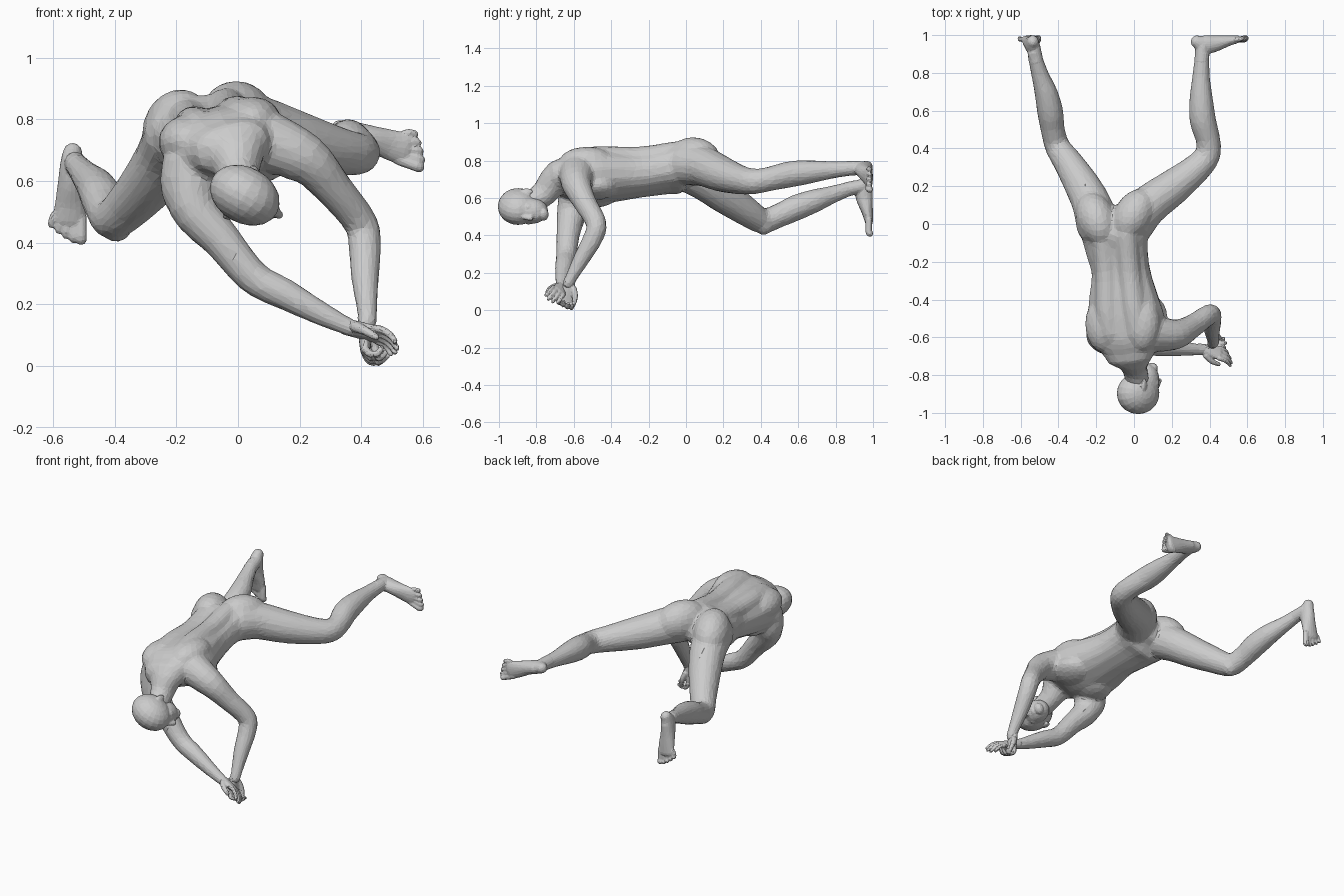
import bpy, bmesh, math
from mathutils import Vector, Matrix

SIDES = 16

def frame(t, side):
    t = t.normalized()
    s = Vector(side)
    s = (s - t * s.dot(t)).normalized()
    return t, s, t.cross(s)

# Tube along a smoothed path; stations are (x, y, z, half width, half depth), box < 1 squares the section
def loft(bm, st, side=(1, 0, 0), sub=4, box=1.0):
    st = [Vector(tuple(p) if len(p) == 5 else tuple(p) + (p[3],)) for p in st]
    pts = []
    for i in range(len(st) - 1):
        a, b, c, d = st[max(i - 1, 0)], st[i], st[i + 1], st[min(i + 2, len(st) - 1)]
        for k in range(sub):
            u = k / sub
            pts.append(0.5 * (2 * b + (c - a) * u + (2 * a - 5 * b + 4 * c - d) * u * u
                              + (3 * b - a - 3 * c + d) * u ** 3))
    pts.append(st[-1])
    rows = []
    for i, p in enumerate(pts):
        t = Vector(pts[min(i + 1, len(pts) - 1)][:3]) - Vector(pts[max(i - 1, 0)][:3])
        rows.append((Vector(p[:3]), t.normalized(), p[3], p[4]))
    def dome(row, sign):
        c, t, a, b = row
        r = min(a, b)
        return [(c + t * sign * r * h, t, a * s, b * s) for h, s in ((.5, .85), (.8, .55), (.93, .25))]
    rows = dome(rows[0], -1)[::-1] + rows + dome(rows[-1], 1)
    sq = lambda v: math.copysign(abs(v) ** box, v)
    rings = []
    for c, t, a, b in rows:
        t, s, n = frame(t, side)
        rings.append([bm.verts.new(c + s * a * sq(math.cos(w)) + n * b * sq(math.sin(w)))
                      for w in (2 * math.pi * k / SIDES for k in range(SIDES))])
    for r, q in zip(rings, rings[1:]):
        for k in range(SIDES):
            j = (k + 1) % SIDES
            bm.faces.new((r[k], r[j], q[j], q[k]))
    bm.faces.new(rings[0][::-1])
    bm.faces.new(rings[-1])

# Ellipsoid with radii along axis t, axis s and their cross product
def blob(bm, c, r, t=(0, 1, 0), s=(1, 0, 0)):
    t, s, n = frame(Vector(t), s)
    m = Matrix((t * r[0], s * r[1], n * r[2])).transposed().to_4x4()
    bmesh.ops.create_uvsphere(bm, u_segments=20, v_segments=12, radius=1,
                              matrix=Matrix.Translation(c) @ m)

# Fuse overlapping volumes into one faceted skin
def fuse(name, bm, voxel, smooth, ratio):
    bmesh.ops.recalc_face_normals(bm, faces=bm.faces[:])
    me = bpy.data.meshes.new(name)
    bm.to_mesh(me)
    bm.free()
    ob = bpy.data.objects.new(name, me)
    bpy.context.collection.objects.link(ob)
    m = ob.modifiers.new("fuse", 'REMESH')
    m.mode, m.voxel_size, m.use_smooth_shade = 'VOXEL', voxel, False
    m = ob.modifiers.new("soften", 'SMOOTH')
    m.factor, m.iterations = 0.5, smooth
    m = ob.modifiers.new("facets", 'DECIMATE')
    m.ratio = ratio

# Foot: profile from heel to toes in its own frame, five toes, and the ankle it meets
def foot(name, heel, fwd, up, inner, ankle):
    bm = bmesh.new()
    h, f, u, m = Vector(heel), Vector(fwd).normalized(), Vector(up), Vector(inner).normalized()
    at = lambda a, b, c: tuple(h + f * a + u * b + m * c)
    loft(bm, [at(*p) + wh for p, wh in (
        ((.02, .034, 0), (.032, .034)), ((.06, .05, 0), (.038, .05)),
        ((.12, .045, 0), (.041, .044)), ((.19, .03, .004), (.05, .03)),
        ((.24, .022, .004), (.053, .022)))], side=m)
    for i, (r, l) in enumerate(((.018, .318), (.0135, .314), (.013, .302), (.012, .288), (.012, .27))):
        w = .042 - i * .022
        loft(bm, [at(.225, .022, w) + (r,), at(l - .028, .023, w * 1.12) + (r,),
                  at(l - r, .016, w * 1.14) + (r,)], side=m)
    loft(bm, ankle, side=m)
    fuse(name, bm, .006, 3, .15)

# Hand: palm, four bent fingers and a thumb
def hand(name, wrist, fwd, curl_dir, curl, thumb):
    bm = bmesh.new()
    w = Vector(wrist)
    d, n, a = frame(Vector(fwd), curl_dir)
    at = lambda x, y, z: tuple(w + (d * x + n * y + a * z) * 1.08)
    loft(bm, [at(-.03, 0, 0) + (.026, .028), at(.03, .002, 0) + (.022, .038),
              at(.075, .004, 0) + (.016, .043)], side=n)
    for i, l in enumerate((.078, .088, .082, .064)):
        z = (.032 - i * .021) * thumb
        p, path = Vector((.075, .004, z)), []
        path.append(at(*p) + (.013,))
        for k in range(1, 4):
            g = curl * (k - .4 + .12 * i)
            p = p + Vector((math.cos(g), math.sin(g), z * 1.5)) * l / 3
            path.append(at(*p) + (.013 - k * .0012,))
        loft(bm, path, side=n, sub=3)
    loft(bm, [at(.01, .01, .025 * thumb) + (.018,), at(.045, .028, .04 * thumb) + (.015,),
              at(.085, .042, .04 * thumb) + (.011,)], side=n)
    fuse(name, bm, .005, 2, .2)

# Torso, hips and neck
body = bmesh.new()
LAT = (1, 0, .25)
loft(body, [(-.105, .02, .755, .15, .085), (-.1, -.04, .755, .182, .125), (-.093, -.12, .74, .17, .115),
            (-.07, -.25, .722, .157, .115), (-.056, -.4, .713, .188, .13), (-.04, -.52, .708, .207, .135),
            (-.033, -.61, .715, .188, .12), (-.025, -.68, .712, .14, .09)], side=LAT, box=.85)
loft(body, [(-.02, -.58, .738, .145, .1), (-.012, -.69, .705, .112, .085), (.003, -.76, .622, .068, .07),
            (.02, -.84, .57, .064, .062)], side=LAT)
# Back muscles, shoulder blades and chest either side of the spine
for s in (-1, 1):
    loft(body, [(-.105 + s * .065, -.05, .822 + s * .016, .065), (-.085 + s * .06, -.25, .797 + s * .015, .062),
                (-.07 + s * .07, -.45, .792 + s * .017, .068), (-.05 + s * .07, -.58, .782 + s * .018, .065)])
    blob(body, (-.06 + s * .1, -.53, .762 + s * .028), (.15, .1, .082), s=LAT)
    blob(body, (-.01 + s * .08, -.49, .63 + s * .02), (.12, .11, .058), s=LAT)
blob(body, (-.2, .025, .775), (.155, .104, .115), t=(-.4, 1, -.5))
blob(body, (0, .045, .804), (.155, .107, .12), t=(.6, 1, -.15))

# Legs
loft(body, [(-.19, -.01, .755, .115), (-.222, .1, .69, .105), (-.272, .2, .615, .095), (-.345, .32, .53, .079),
            (-.405, .41, .478, .067), (-.43, .5, .507, .064), (-.443, .59, .548, .069), (-.464, .69, .585, .062),
            (-.494, .78, .617, .048), (-.52, .87, .648, .039), (-.53, .91, .66, .037)])
loft(body, [(-.005, 0, .78, .113), (.072, .095, .768, .107), (.2, .19, .728, .096), (.32, .285, .698, .079),
            (.387, .36, .688, .069), (.393, .44, .7, .065), (.364, .55, .725, .07), (.356, .65, .738, .064),
            (.355, .78, .75, .047), (.36, .87, .757, .04), (.362, .91, .762, .038)], side=(0, 0, 1))
blob(body, (-.395, .415, .452), (.052, .052, .05))
blob(body, (.402, .37, .682), (.055, .056, .056))

# Arms
loft(body, [(.1, -.58, .725, .1), (.22, -.585, .672, .08), (.31, -.54, .575, .062), (.397, -.48, .465, .055),
            (.411, -.495, .39, .053), (.412, -.55, .29, .046), (.418, -.605, .19, .034), (.42, -.63, .14, .031)],
     side=(0, 1, 0))
loft(body, [(-.15, -.58, .65, .1), (-.145, -.61, .52, .081), (-.05, -.63, .405, .063), (.05, -.64, .287, .055),
            (.15, -.65, .234, .051), (.26, -.66, .175, .04), (.34, -.665, .135, .031), (.37, -.668, .122, .029)],
     side=(0, 1, 0))
blob(body, (.18, -.59, .69), (.105, .085, .08), t=(1, .3, -.8))
blob(body, (-.168, -.59, .6), (.13, .085, .085), t=(0, 0, 1))
fuse("body", body, .009, 11, .07)

# Feet, soles facing back
foot("left_foot", (-.535, 1.0, .712), (-.07, 0, -1), (0, -1, 0), (1, 0, -.07),
     [(-.518, .86, .646, .039), (-.532, .94, .662, .036)])
foot("right_foot", (.312, 1.0, .772), (1, 0, -.28), (0, -1, 0), (-.28, 0, -1),
     [(.359, .86, .757, .04), (.362, .94, .76, .037)])

# Hands
hand("left_hand", (.375, -.665, .122), (1, -.2, -.22), (0, -.6, -.8), .3, -1)
hand("right_hand", (.412, -.625, .128), (-.05, -.2, -1), (1, 0, 0), .85, -1)

# Head, built along face / crown / ear directions
head = bmesh.new()
C = Vector((.022, -.887, .554))
F, U, E = Vector((.87, 0, -.5)), Vector((0, -1, 0)), Vector((.5, 0, .87))
def at(f, u, e=0):
    return tuple(C + F * f + U * u + E * e)
def part(pos, r):
    blob(head, at(*pos), r, t=F, s=U)
part((0, .01), (.12, .11, .091))
part((.048, -.06), (.072, .09, .068))
part((.085, -.125), (.028, .028, .036))
part((.088, .004), (.024, .02, .06))
part((.103, -.092), (.016, .016, .026))
loft(head, [at(.105, 0) + (.01,), at(.12, -.035) + (.012,), at(.128, -.058) + (.014,)], side=E)
part((.11, -.06), (.016, .011, .022))
for s in (-1, 1):
    part((.072, -.045, s * .042), (.03, .024, .022))
    part((.092, -.02, s * .032), (.012, .011, .014))
    blob(head, at(-.012, -.035, s * .085), (.02, .034, .012), t=F + E * -s * .5, s=U)
fuse("head", head, .006, 3, .12)
